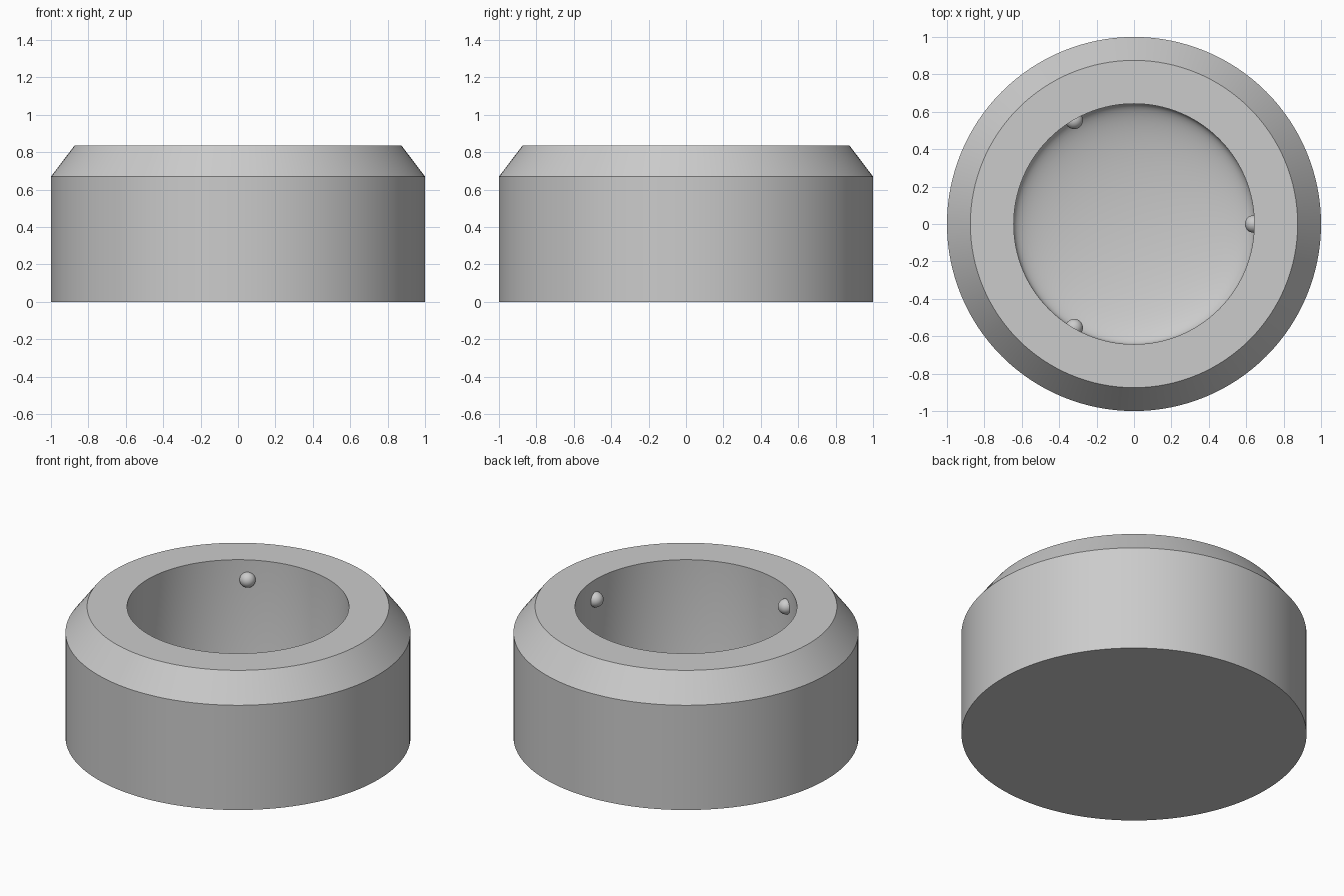
import bpy, bmesh, math
from mathutils import Vector

cube = bpy.data.objects.get("Cube")
if cube:
    bpy.data.objects.remove(cube, do_unlink=True)

grey = bpy.data.materials.new("plain grey")
grey.use_nodes = True
grey.diffuse_color = (0.6, 0.6, 0.6, 1)
grey.node_tree.nodes["Principled BSDF"].inputs["Base Color"].default_value = (0.6, 0.6, 0.6, 1)


def finish(name, bm, location=(0, 0, 0)):
    """Turn a bmesh into a smooth grey object with sharp edges kept."""
    mesh = bpy.data.meshes.new(name)
    bm.to_mesh(mesh)
    bm.free()
    mesh.materials.append(grey)
    obj = bpy.data.objects.new(name, mesh)
    obj.location = location
    bpy.context.collection.objects.link(obj)
    bpy.ops.object.select_all(action='DESELECT')
    obj.select_set(True)
    bpy.context.view_layer.objects.active = obj
    bpy.ops.object.shade_smooth_by_angle(angle=math.radians(30))
    return obj


def lathe(name, profile, steps=128):
    """Revolve an (r, z) profile around the z axis."""
    bm = bmesh.new()
    verts = [bm.verts.new((r, 0, z)) for r, z in profile]
    edges = [bm.edges.new(pair) for pair in zip(verts, verts[1:])]
    bmesh.ops.spin(bm, geom=verts + edges, cent=(0, 0, 0), axis=(0, 0, 1),
                   angle=math.tau, steps=steps)
    bmesh.ops.remove_doubles(bm, verts=bm.verts[:], dist=0.0001)
    bmesh.ops.recalc_face_normals(bm, faces=bm.faces[:])
    return finish(name, bm)


# Chamfered round body with a deep bore ending in a shallow dished floor
bore, dish_top, dish_depth = 0.643, 0.24, 0.14
outer = [(0, 0), (1, 0), (1, 0.67), (0.875, 0.835), (bore, 0.835)]
dish = [(bore * math.cos(a), dish_top - dish_depth * math.sin(a))
        for a in (math.pi / 2 * i / 20 for i in range(20))]
lathe("cup_body", outer + dish + [(0, dish_top - dish_depth)])

# Three small balls set into the bore wall
for i, side in enumerate(("left", "back_right", "front_right")):
    angle = math.tau * i / 3
    bm = bmesh.new()
    bmesh.ops.create_uvsphere(bm, u_segments=32, v_segments=16, radius=0.047)
    finish("retaining_ball_" + side, bm,
           Vector((0.64 * math.cos(angle), 0.64 * math.sin(angle), 0.71)))
